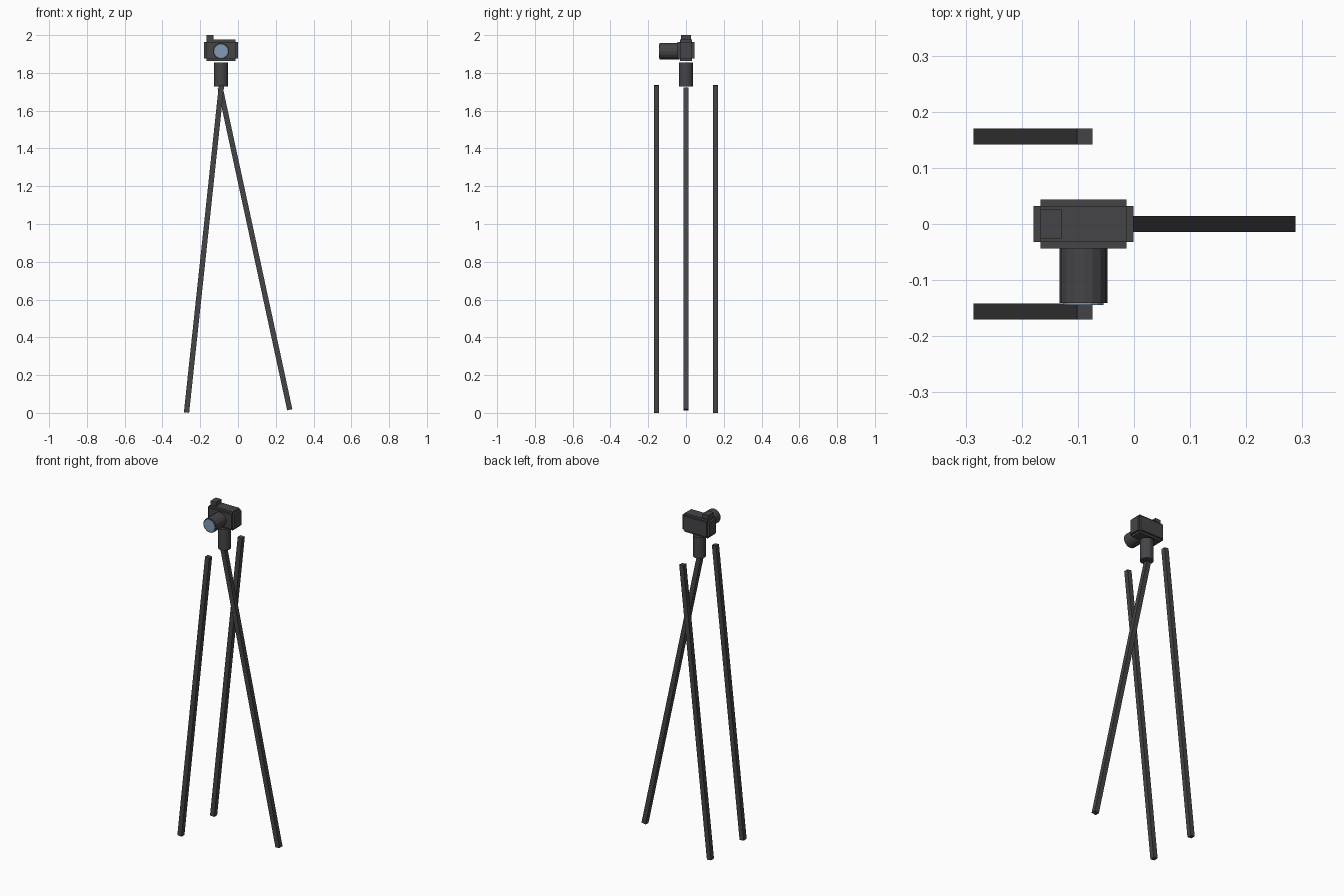
import bpy
from math import radians, pi

cube = bpy.data.objects.get("Cube")
if cube:
    bpy.data.objects.remove(cube, do_unlink=True)


def material(name, rgb):
    mat = bpy.data.materials.new(name)
    mat.use_nodes = True
    color = (*rgb, 1.0)
    mat.diffuse_color = color
    mat.node_tree.nodes["Principled BSDF"].inputs["Base Color"].default_value = color
    return mat


DARK = material("dark grey", (0.06, 0.06, 0.065))
BLUE = material("lens blue", (0.22, 0.33, 0.46))


def finish(name, mat):
    obj = bpy.context.object
    obj.name = name
    obj.data.materials.append(mat)
    return obj


def box(name, center, size, tilt=0.0):
    bpy.ops.mesh.primitive_cube_add(size=1, location=center, rotation=(0, radians(tilt), 0))
    bpy.context.object.scale = size
    return finish(name, DARK)


def cylinder(name, center, radius, depth, mat, turn=0.0):
    bpy.ops.mesh.primitive_cylinder_add(vertices=16, radius=radius, depth=depth,
                                        location=center, rotation=(turn, 0, 0))
    return finish(name, mat)


AXIS = -0.09   # x of the mount and camera

# Three splayed square legs
leg_size = (0.028, 0.028, 1.742)
box("left_leg", (AXIS + 0.18, 0, 0.868), leg_size, -12.2)
for side, name in ((-1, "front_right_leg"), (1, "back_right_leg")):
    box(name, (AXIS - 0.09, side * 0.156, 0.868), leg_size, 6.1)

# Mount under the camera
cylinder("mount", (AXIS, 0, 1.791), 0.037, 0.127, DARK)

# Camera body: a core with a raised panel on each pair of sides
inner, outer = (0.154, 0.064, 0.088), (0.179, 0.088, 0.112)
for i, name in enumerate(("body_side_panels", "body_front_back_panels", "body_top_bottom_panels")):
    size = list(inner)
    size[i] = outer[i]
    box(name, (AXIS, 0, 1.92), size)

# Viewfinder block on top
box("viewfinder", (AXIS - 0.058, 0, 1.98), (0.037, 0.052, 0.04))

# Lens barrel and glass
cylinder("lens_barrel", (AXIS, -0.088, 1.915), 0.043, 0.106, DARK, pi / 2)
cylinder("lens_glass", (AXIS, -0.14, 1.915), 0.036, 0.008, BLUE, pi / 2)
